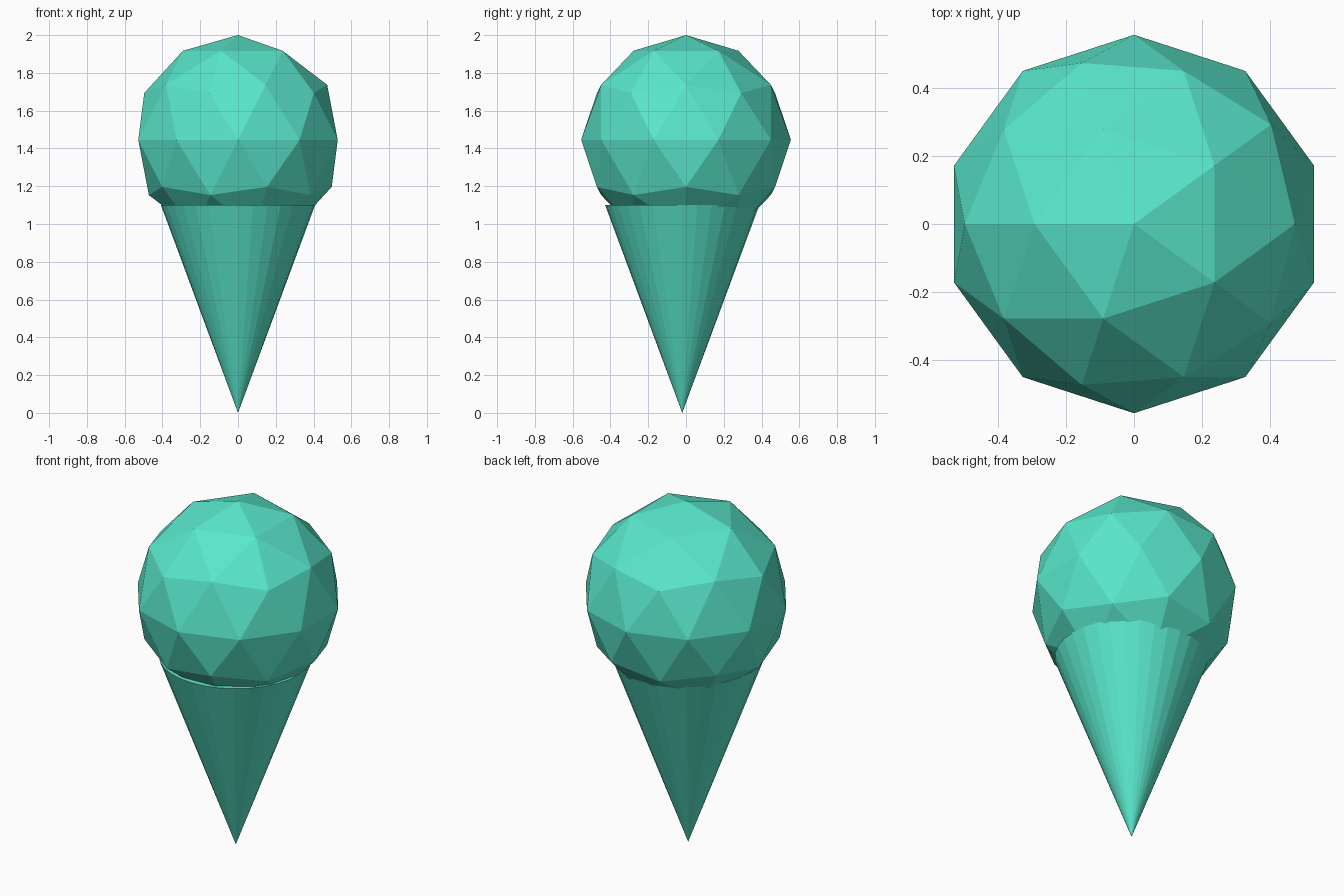
import bpy, math

if "Cube" in bpy.data.objects:
    bpy.data.objects.remove(bpy.data.objects["Cube"])

teal = bpy.data.materials.new("teal")
teal.diffuse_color = (0.10, 0.80, 0.60, 1)
teal.use_nodes = True
teal.node_tree.nodes["Principled BSDF"].inputs["Base Color"].default_value = teal.diffuse_color


def finish(name):
    obj = bpy.context.object
    obj.name = name
    obj.data.materials.append(teal)


# Tapered cone: 32 flat sides, tip on the floor, capped at the rim
bpy.ops.mesh.primitive_cone_add(vertices=32, radius1=0.408, radius2=0, depth=1.1,
                                location=(0, -0.02, 0.55), rotation=(math.pi, 0, 0))
finish("cone")

# Faceted scoop sunk into the rim
bpy.ops.mesh.primitive_ico_sphere_add(subdivisions=2, radius=0.555,
                                      location=(0, 0, 1.445), rotation=(0, 0, math.pi))
finish("scoop")
